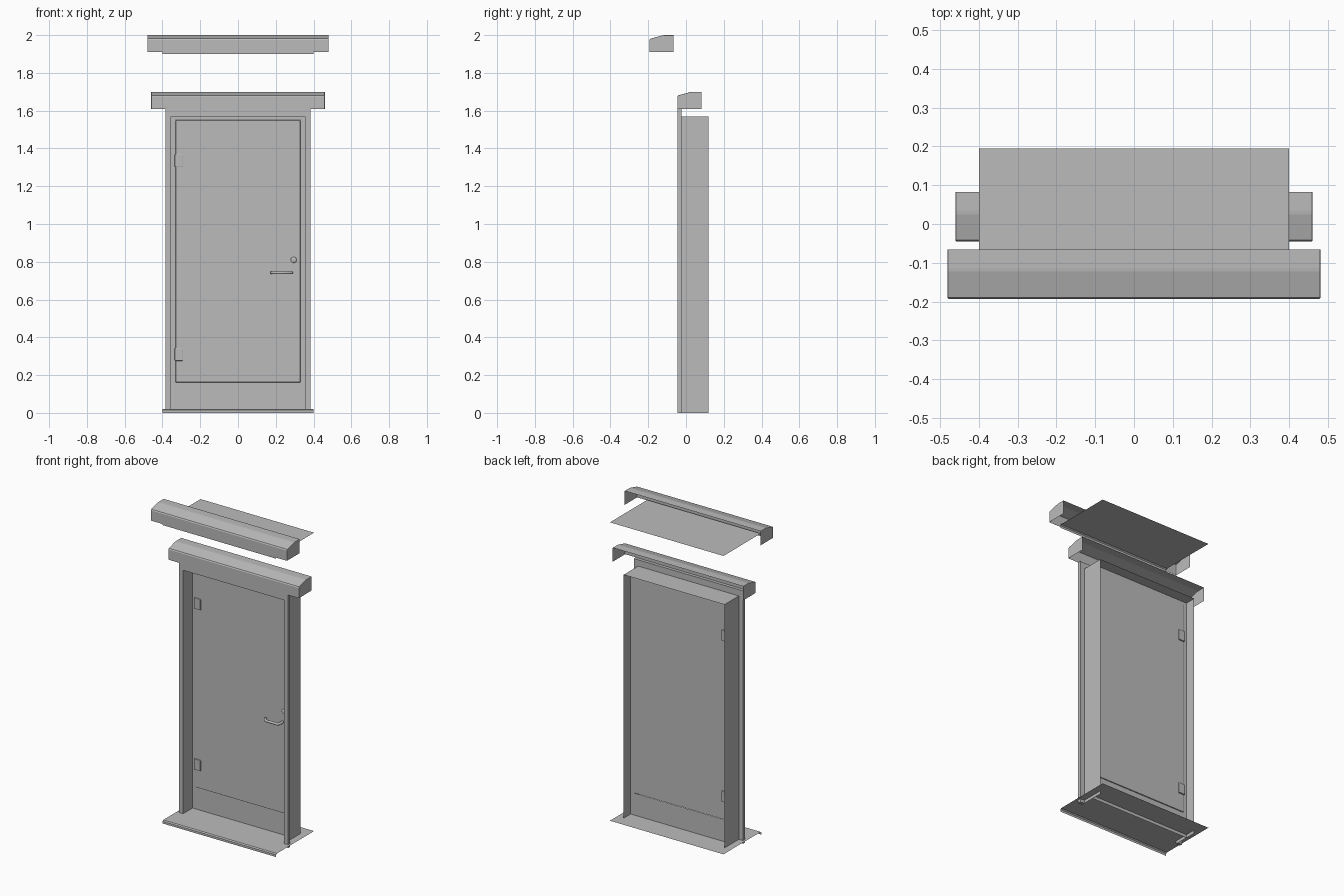
import bpy
import bmesh
from mathutils import Vector

cube = bpy.data.objects.get("Cube")
if cube:
    bpy.data.objects.remove(cube, do_unlink=True)

grey = bpy.data.materials.new("plain grey")
grey.use_nodes = True
grey.diffuse_color = (0.5, 0.5, 0.5, 1)
grey.node_tree.nodes["Principled BSDF"].inputs["Base Color"].default_value = (0.5, 0.5, 0.5, 1)


def finish(name, bm):
    mesh = bpy.data.meshes.new(name)
    bm.to_mesh(mesh)
    bm.free()
    mesh.materials.append(grey)
    obj = bpy.data.objects.new(name, mesh)
    bpy.context.collection.objects.link(obj)
    return obj


def box(name, x, y, z, bevel=0):
    """Box from three (low, high) ranges."""
    bm = bmesh.new()
    bmesh.ops.create_cube(bm, size=1)
    for v in bm.verts:
        v.co = [r[0] if c < 0 else r[1] for r, c in zip((x, y, z), v.co)]
    obj = finish(name, bm)
    if bevel:
        mod = obj.modifiers.new("soft edges", "BEVEL")
        mod.width, mod.segments = bevel, 2
    return obj


def sheet(name, *quads):
    """Thin sheet made of a few four-sided faces."""
    bm = bmesh.new()
    for quad in quads:
        bm.faces.new([bm.verts.new(p) for p in quad])
    bmesh.ops.remove_doubles(bm, verts=bm.verts, dist=0.0001)
    return finish(name, bm)


def strip(name, path, half):
    """Sheet following a (y, z) path across the full width."""
    return sheet(name, *[[(-half, *a), (half, *a), (half, *b), (-half, *b)]
                         for a, b in zip(path, path[1:])])


def hood(name, half, front, bottom):
    """Moulded canopy shell, open at the back and underneath."""
    r = 0.006
    profile = [(0, 0), (0, 0.065), (0.004, 0.071), (0.07, 0.089), (0.08, 0.09), (0.127, 0.09)]
    path = [(front + y, bottom + z) for y, z in profile]
    bm = bmesh.new()
    rows = [[bm.verts.new((x, *p)) for p in path] for x in (-half, half)]
    corners = [bm.verts.new((x, path[-1][0], bottom)) for x in (-half, half)]
    for i in range(len(path) - 1):
        bm.faces.new((rows[0][i], rows[1][i], rows[1][i + 1], rows[0][i + 1]))
    bm.faces.new(rows[0] + [corners[0]])
    bm.faces.new([corners[1]] + rows[1][::-1])
    bmesh.ops.recalc_face_normals(bm, faces=bm.faces)
    ends = [e for e in bm.edges if abs(e.verts[0].co.x - e.verts[1].co.x) < 0.001
            and len(e.link_faces) == 2]
    bmesh.ops.bevel(bm, geom=ends, offset=r / 2, segments=2, affect="EDGES", profile=0.5)
    return finish(name, bm)


def tube(name, points, radius):
    curve = bpy.data.curves.new(name, "CURVE")
    curve.dimensions = "3D"
    curve.bevel_depth, curve.bevel_resolution = radius, 3
    curve.use_fill_caps = True
    spline = curve.splines.new("POLY")
    spline.points.add(len(points) - 1)
    for point, co in zip(spline.points, points):
        point.co = (*co, 1)
    curve.materials.append(grey)
    obj = bpy.data.objects.new(name, curve)
    bpy.context.collection.objects.link(obj)


# Canopies
hood("upper_canopy", 0.48, -0.193, 1.91)
hood("lower_canopy", 0.46, -0.045, 1.61)

# Folded sheets: threshold and the roof pan
for name, z in (("threshold_sheet", 0), ("roof_sheet", 1.9)):
    strip(name, [(0.194, z + 0.02), (-0.18, z + 0.02), (-0.187, z + 0.014), (-0.187, z)], 0.4)

# Front casing and deep linings
for side, s in (("right", -1), ("left", 1)):
    box(side + "_casing", sorted((s * 0.355, s * 0.385)), (-0.045, -0.025), (0, 1.61))
    x = s * 0.355
    sheet(side + "_lining", [(x, -0.03, 0), (x, 0.12, 0), (x, 0.12, 1.57), (x, -0.03, 1.57)])
box("head_casing", (-0.355, 0.355), (-0.045, -0.025), (1.57, 1.61))
strip("head_lining", [(-0.03, 1.57), (0.12, 1.57)], 0.355)

# Inner frame around the door and the panel below it
for side, s in (("right", -1), ("left", 1)):
    a, b = s * 0.355, s * 0.33
    sheet(side + "_inner_frame", [(a, 0.05, 0.16), (b, 0.05, 0.16), (b, 0.05, 1.57), (a, 0.05, 1.57)])
strip("head_inner_frame", [(0.05, 1.55), (0.05, 1.57)], 0.33)
strip("kick_panel", [(0.05, 0), (0.05, 0.16)], 0.355)

# Door leaf
box("door_leaf", (-0.33, 0.33), (0.042, 0.054), (0.162, 1.55), 0.003)

# Hinges
for name, z in (("lower_hinge", 0.31), ("upper_hinge", 1.335)):
    box(name, (-0.335, -0.29), (0.034, 0.062), (z - 0.034, z + 0.034), 0.004)

# Lever handle bent back to the door at both ends
tube("lever_handle", [(0.285, 0.045, 0.742), (0.285, 0.01, 0.742), (0.278, 0, 0.742),
                      (0.2, 0, 0.742), (0.187, 0.006, 0.742), (0.178, 0.025, 0.742)], 0.008)

# Lock rosette
bm = bmesh.new()
bmesh.ops.create_uvsphere(bm, u_segments=20, v_segments=10, radius=0.016)
bmesh.ops.scale(bm, verts=bm.verts, vec=Vector((1, 0.4, 1)))
bmesh.ops.translate(bm, verts=bm.verts, vec=Vector((0.295, 0.042, 0.81)))
for f in bm.faces:
    f.smooth = True
finish("lock_rosette", bm)
